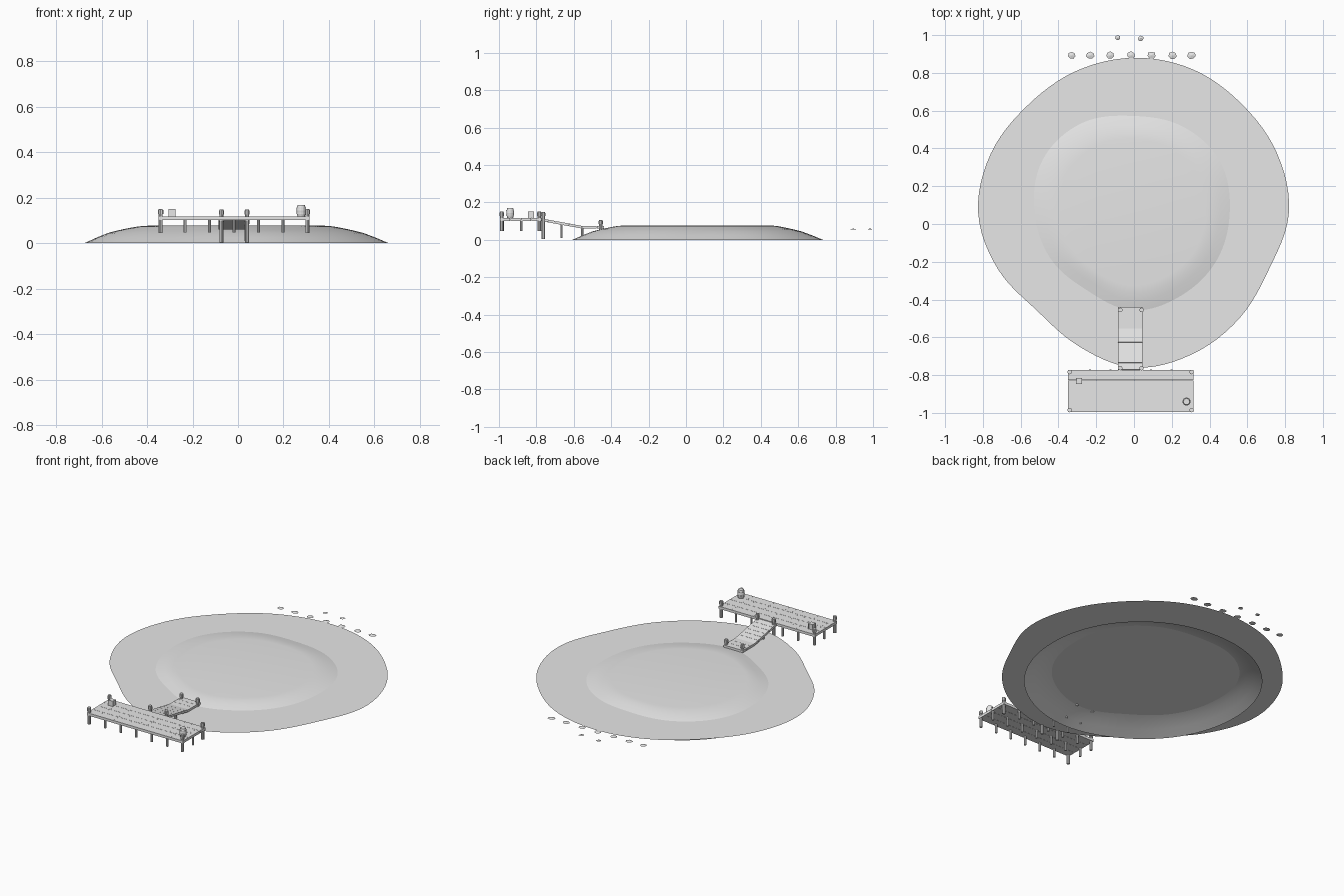
import bpy, bmesh, math, random
from mathutils import Matrix, Vector

if "Cube" in bpy.data.objects:
    bpy.data.objects.remove(bpy.data.objects["Cube"])
random.seed(4)

grey = bpy.data.materials.new("plain_grey")
grey.use_nodes = True
COLOUR = (0.8, 0.8, 0.8, 1)
grey.diffuse_color = COLOUR
grey.node_tree.nodes["Principled BSDF"].inputs["Base Color"].default_value = COLOUR


def finish(bm, name, smooth=False):
    mesh = bpy.data.meshes.new(name)
    bm.to_mesh(mesh)
    bm.free()
    mesh.materials.append(grey)
    obj = bpy.data.objects.new(name, mesh)
    bpy.context.collection.objects.link(obj)
    for p in mesh.polygons:
        p.use_smooth = smooth
    return obj


def add_box(bm, centre, size, tilt=0.0):
    m = (Matrix.Translation(centre) @ Matrix.Rotation(tilt, 4, 'X')
         @ Matrix.Diagonal((*size, 1)))
    bmesh.ops.create_cube(bm, size=1, matrix=m)


def add_post(bm, x, y, z0, z1, r, sides=8):
    bmesh.ops.create_cone(bm, cap_ends=True, segments=sides, radius1=r, radius2=r,
                          depth=z1 - z0,
                          matrix=Matrix.Translation((x, y, (z0 + z1) / 2)))


def radius_at(radii, a):
    # smooth closed interpolation between evenly spaced radii
    n = len(radii)
    t = a / math.tau * n
    i, f = int(t), t - int(t)
    p0, p1, p2, p3 = (radii[(i + k) % n] for k in (-1, 0, 1, 2))
    return p1 + 0.5 * f * (p2 - p0 + f * (2 * p0 - 5 * p1 + 4 * p2 - p3
                                          + f * (3 * (p1 - p2) + p3 - p0)))


def ring(bm, radii, scale, z, centre, count=96):
    out = []
    for i in range(count):
        a = math.tau * i / count
        r = radius_at(radii, a) * scale
        out.append(bm.verts.new((centre[0] + r * math.cos(a),
                                 centre[1] + r * math.sin(a), z)))
    return out


# water sheet
WATER = 0.056
shore = [.82, .82, .81, .82, .82, .81, .80, .82, .825, .78, .73, .765, .82, .81, .79, .775]
bm = bmesh.new()
bm.faces.new(ring(bm, shore, 1, WATER, (0, .06)))
finish(bm, "water_sheet")

# low island, open underneath
wobble = [.51, .53, .52, .505, .54, .55, .52, .50, .48, .52, .51, .51]
even = [.52] * len(wobble)
bm = bmesh.new()
rings = []
for r, z, blend in ((.672, 0, .25), (.615, .025, .5), (.565, .045, .8), (.52, .0565, 1),
                    (.47, .067, 1), (.43, .074, .8), (.39, .077, .6)):
    radii = [e + (w - e) * blend for w, e in zip(wobble, even)]
    rings.append(ring(bm, radii, r / .52, z, (-.005, .065)))
for low, high in zip(rings, rings[1:]):
    for i in range(len(low)):
        j = (i + 1) % len(low)
        bm.faces.new((low[i], low[j], high[j], high[i]))
bm.faces.new(rings[-1])
finish(bm, "island", True)

# pier deck planks running sideways
X0, X1, Y0, Y1, TOP = -.35, .315, -.995, -.772, .117
bm = bmesh.new()
rows = 4
w = (Y1 - Y0) / rows
for i in range(rows):
    add_box(bm, ((X0 + X1) / 2, Y0 + w * (i + .5), TOP - .008), (X1 - X0, w - .0012, .016))
finish(bm, "pier_planks")

# nail heads
bm = bmesh.new()
for i in range(rows):
    for k in range(13):
        for dy in (-.3, .3):
            add_post(bm, X0 + .03 + k * .05 + random.uniform(-.004, .004),
                     Y0 + w * (i + .5 + dy), TOP, TOP + .0008, .0015, 6)
finish(bm, "nail_heads")

# slim piles beneath the deck
bm = bmesh.new()
for i in range(1, 6):
    for y in (-.98, -.88, -.776):
        add_post(bm, -.34 + i * .1075, y, .047, TOP - .012, .007)
for x in (-.34, .305):
    add_post(bm, x, -.88, .047, TOP - .012, .007)
for x in (-.07, .035):
    add_post(bm, x, -.665, .01, .085, .006)
    add_post(bm, x, -.555, .015, .062, .006)
finish(bm, "slim_piles")

# mooring posts with rounded collars
posts = [(x, y, .046, .15) for x in (-.34, .305) for y in (-.985, -.784)]
posts += [(x, -.763, .003, .148) for x in (-.073, .04)]
posts += [(x, -.455, .05, .106) for x in (-.073, .04)]
bm = bmesh.new()
for x, y, z0, z1 in posts:
    add_post(bm, x, y, z0, z1, .0095, 10)
    add_post(bm, x, y, z1 - .022, z1 - .005, .012, 10)
finish(bm, "mooring_posts")

# gangway: sloping cross planks, then a level landing
path = [Vector((-.02, -.772, .107)), Vector((-.02, -.555, .067)), Vector((-.02, -.438, .067))]
bm = bmesh.new()
for a, b, count in ((path[0], path[1], 6), (path[1], path[2], 3)):
    d = b - a
    tilt = math.atan2(d.z, d.y)
    for i in range(count):
        add_box(bm, a + d * ((i + .5) / count), (.132, d.length / count - .001, .014), tilt)
finish(bm, "gangway_planks")

# crate with corner battens
bm = bmesh.new()
add_box(bm, (-.29, -.83, TOP + .0165), (.029, .029, .033))
for sx in (-1, 1):
    for sy in (-1, 1):
        add_box(bm, (-.29 + sx * .0135, -.83 + sy * .0135, TOP + .0165), (.005, .005, .034))
finish(bm, "crate")

# barrel turned from a stave profile
bm = bmesh.new()
profile = [(.016, 0), (.0195, .014), (.021, .026), (.0195, .038), (.016, .052)]
circles = [ring(bm, [r] * 4, 1, TOP + z, (.278, -.94), 16) for r, z in profile]
for low, high in zip(circles, circles[1:]):
    for i in range(16):
        j = (i + 1) % 16
        bm.faces.new((low[i], low[j], high[j], high[i]))
bm.faces.new(circles[-1])
bm.faces.new(circles[0][::-1])
for z in (.012, .036):
    add_post(bm, .278, -.94, TOP + z, TOP + z + .005, .0212, 16)
finish(bm, "barrel")

# small flat stones along the back shore
stones = [(x, .893, .023) for x in (-.33, -.232, -.126, -.015, .092, .205, .305)]
stones += [(-.086, .986, .015), (.036, .982, .016)]
bm = bmesh.new()
for x, y, r in stones:
    outline = []
    for k in range(7):
        a = math.tau * k / 7 + math.pi / 2
        s = r * random.uniform(.85, 1.05)
        outline.append(bm.verts.new((x + s * math.cos(a),
                                     y + s * math.sin(a) * .9, WATER - .001)))
    tip = bm.verts.new((x, y, WATER + .004))
    for k in range(7):
        bm.faces.new((outline[k], outline[(k + 1) % 7], tip))
    bm.faces.new(outline[::-1])
finish(bm, "shore_stones")
